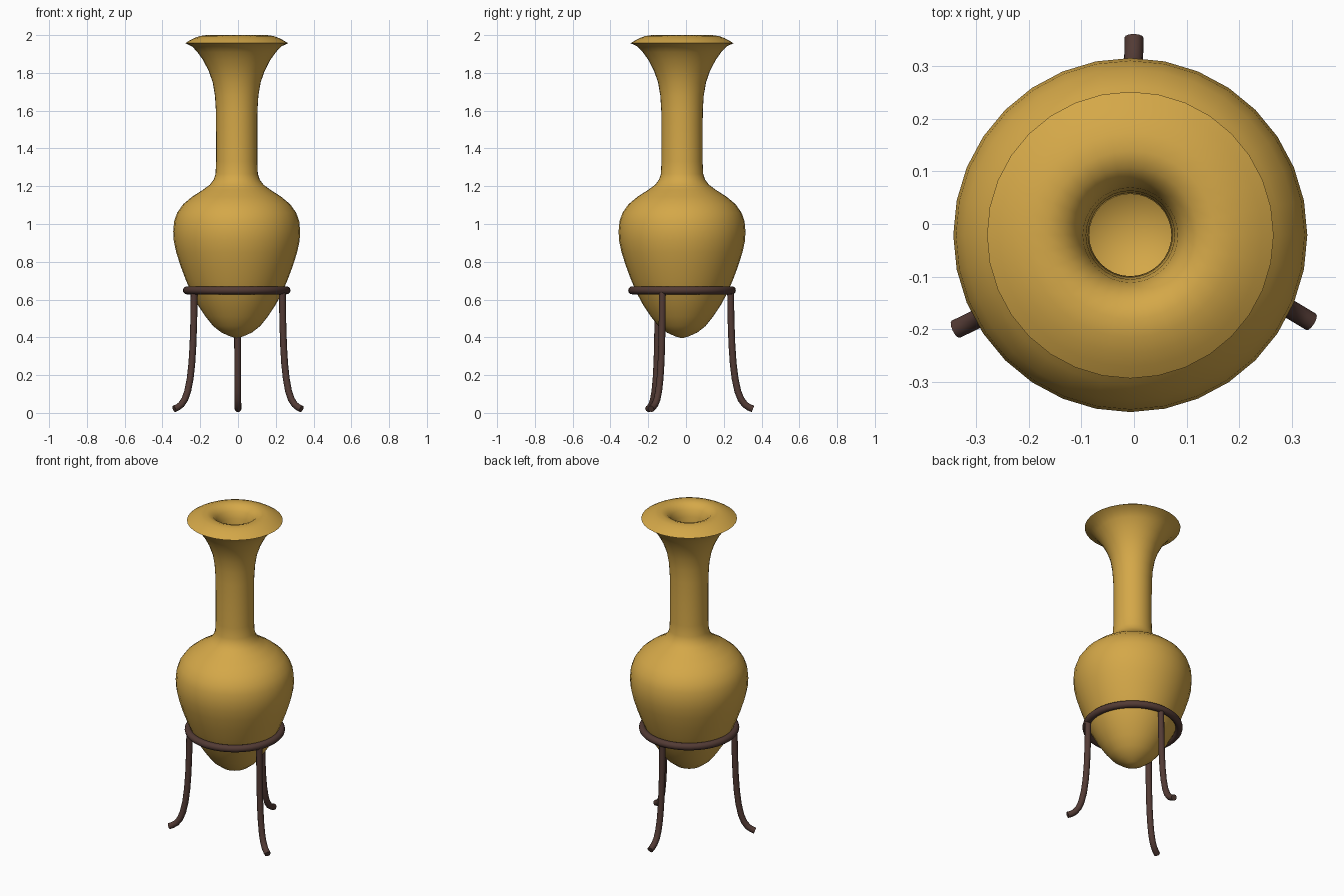
import bpy, bmesh, math
from mathutils import Vector, Matrix

if "Cube" in bpy.data.objects:
    bpy.data.objects.remove(bpy.data.objects["Cube"])

CX, CY = -0.007, -0.021   # axis of vase and ring


def material(name, rgb):
    m = bpy.data.materials.new(name)
    m.diffuse_color = (*rgb, 1)
    m.use_nodes = True
    m.node_tree.nodes["Principled BSDF"].inputs["Base Color"].default_value = m.diffuse_color
    return m


gold = material("ochre glaze", (0.66, 0.39, 0.065))
brown = material("dark brown iron", (0.085, 0.043, 0.035))


def smooth(ob, angle):
    bpy.ops.object.select_all(action='DESELECT')
    ob.select_set(True)
    bpy.context.view_layer.objects.active = ob
    bpy.ops.object.shade_smooth_by_angle(angle=math.radians(angle))


def finish(name, bm, mat, angle):
    bmesh.ops.remove_doubles(bm, verts=bm.verts, dist=1e-4)
    bmesh.ops.recalc_face_normals(bm, faces=bm.faces)
    me = bpy.data.meshes.new(name)
    bm.to_mesh(me)
    bm.free()
    me.materials.append(mat)
    ob = bpy.data.objects.new(name, me)
    bpy.context.collection.objects.link(ob)
    smooth(ob, angle)
    return ob


def lathe(name, profile, steps, mat, angle, closed=False):
    bm = bmesh.new()
    vs = [bm.verts.new((-r, 0, z)) for r, z in profile]
    es = [bm.edges.new(p) for p in zip(vs, vs[1:])]
    if closed:
        es.append(bm.edges.new((vs[-1], vs[0])))
    bmesh.ops.spin(bm, geom=vs + es, cent=(0, 0, 0), axis=(0, 0, 1),
                   angle=math.tau, steps=steps, use_duplicate=False)
    ob = finish(name, bm, mat, angle)
    ob.location = (CX, CY, 0)
    return ob


# Vase: outer wall upwards, over the lip, then inner wall down
outer = [(0, 0.395), (0.035, 0.405), (0.08, 0.425), (0.125, 0.46), (0.165, 0.51),
         (0.205, 0.57), (0.24, 0.635), (0.27, 0.705), (0.298, 0.78), (0.32, 0.85),
         (0.333, 0.91), (0.336, 0.96), (0.331, 1.015), (0.315, 1.06), (0.283, 1.105),
         (0.235, 1.145), (0.18, 1.18), (0.142, 1.208), (0.122, 1.235), (0.112, 1.265),
         (0.109, 1.33), (0.109, 1.48), (0.11, 1.6), (0.115, 1.68), (0.127, 1.75),
         (0.148, 1.81), (0.178, 1.868), (0.208, 1.91), (0.236, 1.94)]
lip = [(0.272, 1.957), (0.25, 1.971), (0.225, 1.984), (0.195, 1.995), (0.16, 2.0),
       (0.128, 1.99), (0.104, 1.965), (0.09, 1.925), (0.084, 1.87)]
inner = [(0.08, 1.75), (0.078, 1.3), (0.085, 1.24), (0.15, 1.165), (0.25, 1.085),
         (0.295, 1.02), (0.305, 0.95), (0.27, 0.78), (0.2, 0.61), (0.1, 0.48), (0, 0.425)]
lathe("vase", outer + lip + inner, 32, gold, 40)

# Ring of the stand
ring = [(0.264 + 0.021 * math.cos(a), 0.649 + 0.021 * math.sin(a))
        for a in (math.tau * i / 12 for i in range(12))]
lathe("stand_ring", ring, 40, brown, 60, closed=True)

# Legs: a round tube swept along an outward curving path
path = [(0, 0.65), (0.002, 0.5), (0.007, 0.36), (0.014, 0.26), (0.024, 0.18),
        (0.038, 0.115), (0.055, 0.072), (0.076, 0.044), (0.098, 0.029), (0.118, 0.021)]


def leg(name, top, heading):
    bm = bmesh.new()
    n, rad, rings = 12, 0.018, []
    for i, (s, z) in enumerate(path):
        a, b = path[max(i - 1, 0)], path[min(i + 1, len(path) - 1)]
        t = Vector((b[0] - a[0], 0, b[1] - a[1])).normalized()
        side = Vector((0, 1, 0))
        up = t.cross(side)
        rings.append([bm.verts.new(Vector((s, 0, z)) + rad * (
            side * math.cos(math.tau * k / n) + up * math.sin(math.tau * k / n)))
            for k in range(n)])
    for p, q in zip(rings, rings[1:]):
        for k in range(n):
            bm.faces.new((p[k], p[(k + 1) % n], q[(k + 1) % n], q[k]))
    bm.faces.new(rings[0])
    bm.faces.new(rings[-1])
    m = Matrix.Translation((*top, 0)) @ Matrix.Rotation(math.radians(heading), 4, 'Z')
    bmesh.ops.transform(bm, matrix=m, verts=bm.verts)
    finish(name, bm, brown, 50)


leg("back_leg", (-0.002, 0.236), 89)
leg("front_left_leg", (-0.232, -0.148), 206)
leg("front_right_leg", (0.235, -0.125), -31)
